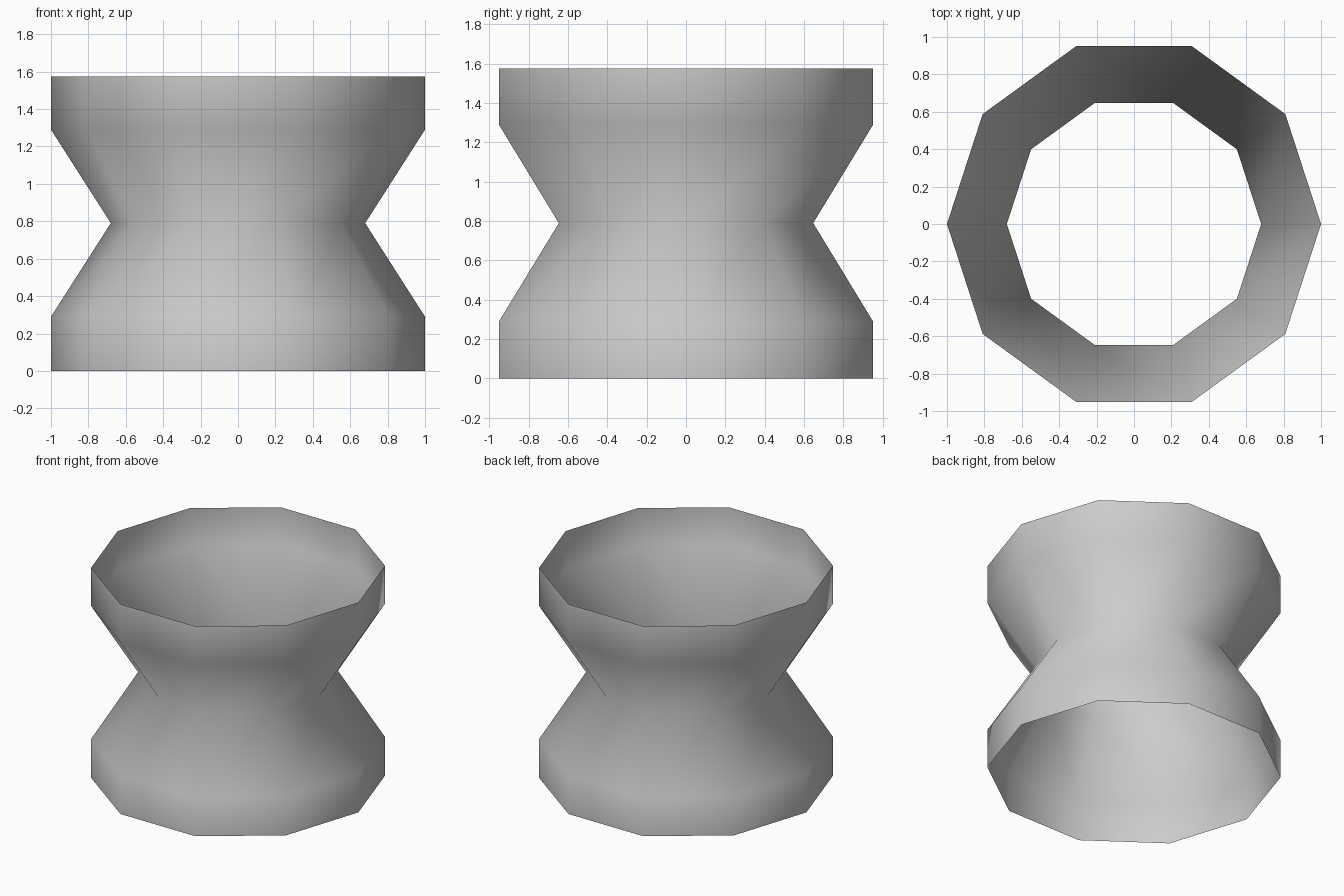
import bpy
import bmesh
from math import cos, sin, tau

cube = bpy.data.objects.get("Cube")
if cube:
    bpy.data.objects.remove(cube, do_unlink=True)

# Plain grey material
grey = bpy.data.materials.new("light_grey")
grey.use_nodes = True
colour = (0.6, 0.6, 0.6, 1)
grey.diffuse_color = colour
grey.node_tree.nodes["Principled BSDF"].inputs["Base Color"].default_value = colour

# Open, waisted ten-sided shell: (radius, height) rings from bottom to top
SIDES = 10
profile = [(1, 0), (1, 0.29), (0.68, 0.79), (1, 1.29), (1, 1.575)]

bm = bmesh.new()
rings = [[bm.verts.new((r * cos(tau * i / SIDES), r * sin(tau * i / SIDES), z))
          for i in range(SIDES)] for r, z in profile]
for low, high in zip(rings, rings[1:]):
    for i in range(SIDES):
        j = (i + 1) % SIDES
        face = bm.faces.new((low[i], low[j], high[j], high[i]))
        face.smooth = True

mesh = bpy.data.meshes.new("waisted_shell")
bm.to_mesh(mesh)
bm.free()
mesh.materials.append(grey)
shell = bpy.data.objects.new("waisted_shell", mesh)
bpy.context.collection.objects.link(shell)
